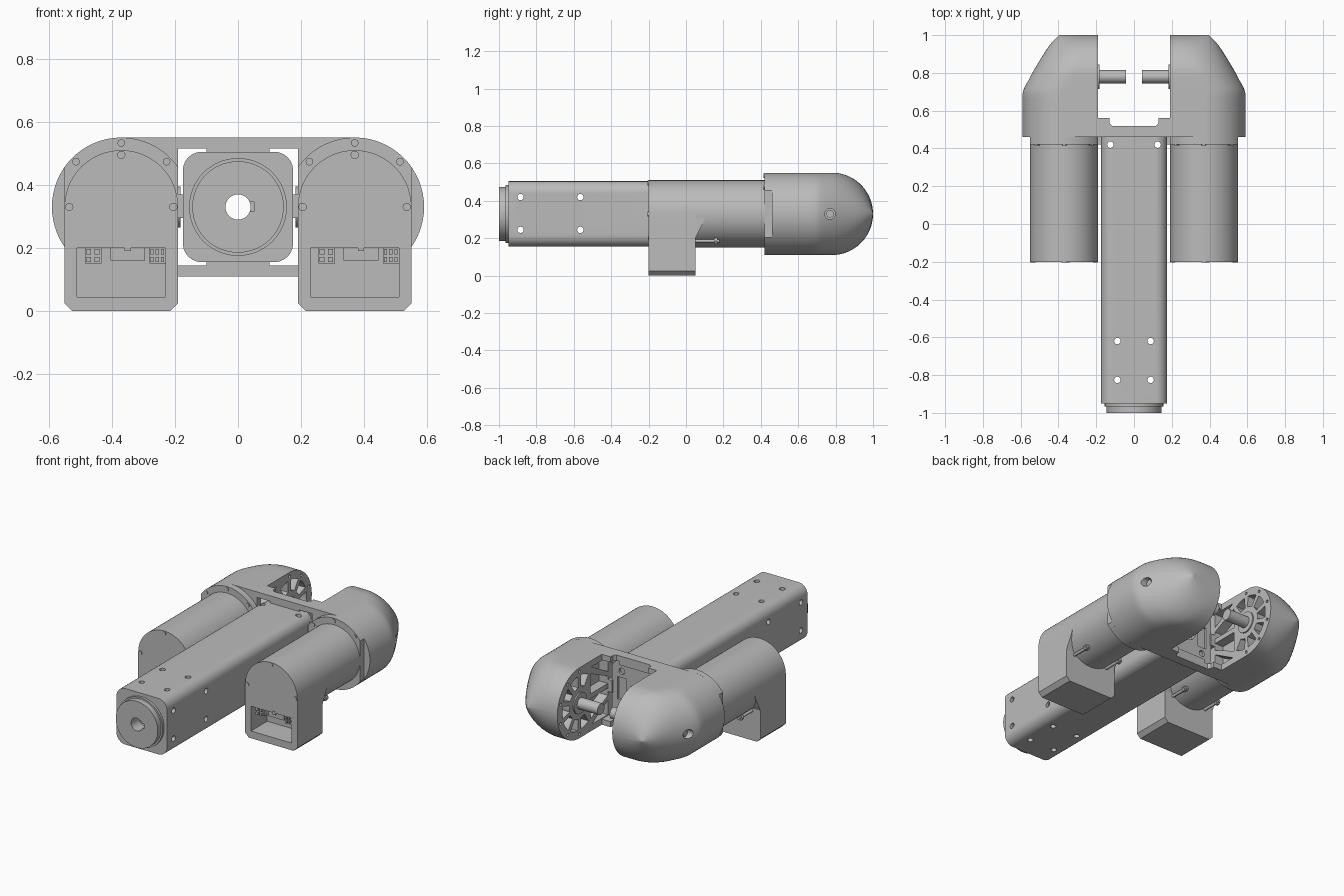
import bpy, bmesh
from math import sin, cos, pi, sqrt, radians
from mathutils import Vector

cube = bpy.data.objects.get("Cube")
if cube:
    bpy.data.objects.remove(cube, do_unlink=True)

GREY = (0.5, 0.5, 0.5, 1)
metal = bpy.data.materials.new("light grey")
metal.use_nodes = True
metal.diffuse_color = GREY
metal.node_tree.nodes["Principled BSDF"].inputs["Base Color"].default_value = GREY

ZC = 0.33     # height of every main axis
MX = 0.37     # sideways offset of the motors
R = 0.18      # motor radius
PR = 0.22     # pod radius
HY = 0.78     # y of the output shafts


def shade(mesh):
    mesh.shade_smooth()
    mesh.set_sharp_from_angle(angle=radians(32))


def make(name, bm):
    bmesh.ops.recalc_face_normals(bm, faces=bm.faces)
    mesh = bpy.data.meshes.new(name)
    bm.to_mesh(mesh)
    bm.free()
    mesh.materials.append(metal)
    shade(mesh)
    obj = bpy.data.objects.new(name, mesh)
    bpy.context.scene.collection.objects.link(obj)
    return obj


def arc(u, v, r, a0, a1, n):
    return [(u + r * cos(radians(a0 + (a1 - a0) * i / n)),
             v + r * sin(radians(a0 + (a1 - a0) * i / n))) for i in range(n + 1)]


def place(axis, p, t):
    return {"x": (t, p[0], p[1]), "y": (p[0], t, p[1]), "z": (p[0], p[1], t)}[axis]


def prism(name, pts, axis, a, b):
    """Extrude a flat outline along an axis from a to b."""
    bm = bmesh.new()
    face = bm.faces.new([bm.verts.new(place(axis, p, a)) for p in pts])
    new = bmesh.ops.extrude_face_region(bm, geom=[face])["geom"]
    shift = Vector(place(axis, (0, 0), b - a))
    bmesh.ops.translate(bm, vec=shift, verts=[g for g in new if isinstance(g, bmesh.types.BMVert)])
    return make(name, bm)


def cyl(name, axis, u, v, r, a, b, n=32):
    return prism(name, arc(u, v, r, 0, 360 - 360 / n, n - 1), axis, a, b)


def box(name, x0, x1, y0, y1, z0, z1):
    return prism(name, [(x0, y0), (x1, y0), (x1, y1), (x0, y1)], "z", z0, z1)


def rounded(w, h, r):
    return [p for k, (sx, sz) in enumerate([(1, 1), (-1, 1), (-1, -1), (1, -1)])
            for p in arc(sx * (w - r), ZC + sz * (h - r), r, 90 * k, 90 * k + 90, 6)]


def cut(obj, cutters):
    for c in cutters:
        mod = obj.modifiers.new("cut", "BOOLEAN")
        mod.operation, mod.solver, mod.object = "DIFFERENCE", "EXACT", c
    graph = bpy.context.evaluated_depsgraph_get()
    mesh = bpy.data.meshes.new_from_object(obj.evaluated_get(graph))
    obj.modifiers.clear()
    obj.data = mesh
    shade(mesh)
    for c in cutters:
        bpy.data.objects.remove(c, do_unlink=True)


# Central square tube, hollow, with through holes
arm = prism("arm_tube", rounded(0.175, 0.175, 0.06), "y", -0.95, 0.46)
holes = [prism("bore", rounded(0.155, 0.155, 0.045), "y", -0.92, 0.6),
         cyl("end_bore", "y", 0, ZC, 0.04, -1.1, -0.8)]
for x, y in [(0.088, -0.825), (0.088, -0.62), (0.125, 0.42)]:
    holes += [cyl("hole", "z", s * x, y, 0.017, -0.1, 0.8, 16) for s in (-1, 1)]
for y in (-0.885, -0.565):
    holes += [cyl("hole", "x", y, z, 0.017, -0.4, 0.4, 16) for z in (0.245, 0.42)]
cut(arm, holes)

# Stepped round end cap with a keyed bore
for name, r, a, b in [("end_collar", 0.155, -0.965, -0.95), ("end_disc", 0.145, -1.0, -0.965)]:
    disc = cyl(name, "y", 0, ZC, r, a, b, 64)
    cut(disc, [cyl("bore", "y", 0, ZC, 0.04, -1.1, -0.8),
               box("key", 0.03, 0.05, -1.1, -0.8, 0.315, 0.345)])

# Mounting plate behind the tube
plate = prism("mount_plate", rounded(0.17, 0.175, 0.06), "y", 0.455, 0.49)
pockets = [cyl("bore", "y", 0, ZC, 0.05, 0.4, 0.6)]
for sx in (-1, 1):
    pockets.append(box("slot", sx * 0.1 - 0.03, sx * 0.1 + 0.03, 0.475, 0.6, 0.26, 0.4))
    pockets += [cyl("hole", "y", sx * 0.1, ZC + sz * 0.11, 0.02, 0.475, 0.6, 16) for sz in (-1, 1)]
cut(plate, pockets)

# Cross bars joining both pods
u_shape = [(-0.2, 0.46), (0.2, 0.46), (0.2, 0.56), (0.13, 0.56), (0.13, 0.535), (0.115, 0.52),
           (-0.115, 0.52), (-0.13, 0.535), (-0.13, 0.56), (-0.2, 0.56)]
for name, z0, z1, w0, w1 in [("top_bar", 0.515, 0.55, 0.49, 0.52), ("bottom_bar", 0.11, 0.145, 0.14, 0.17)]:
    prism(name, u_shape, "z", z0, z1)
    box(name + "_web", -0.1, 0.1, 0.46, 0.515, w0, w1)


def pod_sections():
    ys = [0.46, 0.58, 0.66, 0.69, 0.71, 0.73, 0.755]
    ys += [HY + PR * sin(pi / 2 * i / 20) for i in range(20)] + [0.9998]
    for y in ys:
        h = PR if y < HY else sqrt(PR ** 2 - (y - HY) ** 2)
        d = max(0, y - 0.69)
        yield y, h, MX - 0.6 * d * d / (d + 0.03), PR - 0.025 * (d / 0.31) ** 8


def pod(s):
    """Rounded joint housing, flat inside and tapering outside toward the back."""
    bm = bmesh.new()
    rings = []
    for y, h, cx, rx in pod_sections():
        pts = [(0.19, -h)] + [(cx + rx * cos(a), h * sin(a))
                              for a in (pi * (i / 32 - 0.5) for i in range(33))] + [(0.19, h)]
        rings.append([bm.verts.new((s * x, y, ZC + z)) for x, z in pts])
    n = len(rings[0])
    for a, b in zip(rings, rings[1:]):
        for i in range(n):
            bm.faces.new((a[i], a[(i + 1) % n], b[(i + 1) % n], b[i]))
    bm.faces.new(rings[0])
    bm.faces.new(rings[-1])
    obj = make("joint_pod", bm)

    def inner(pts):
        return prism("pocket", pts, "x", s * 0.15, s * 0.25)

    # Spoked pockets, web pockets and rim holes on the inner face
    cutters = [inner(arc(HY, ZC, 0.17, a - 13, a + 13, 5) + arc(HY, ZC, 0.1, a + 11, a - 11, 4))
               for a in range(-108, 109, 36)]
    for m in (-1, 1):
        cutters.append(inner([(0.5, ZC + m * 0.18), (0.66, ZC + m * 0.18), (0.5, ZC + m * 0.09)]))
        cutters.append(inner([(0.5, ZC + m * 0.06), (0.67, ZC + m * 0.14),
                              (0.67, ZC + m * 0.015), (0.5, ZC + m * 0.015)]))
    for a in range(-90, 91, 36):
        p = arc(HY, ZC, 0.195, a, a, 1)[0]
        cutters.append(cyl("hole", "x", p[0], p[1], 0.009, s * 0.15, s * 0.22, 12))
    cutters.append(cyl("hole", "x", HY - 0.01, ZC, 0.028, s * 0.5, s * 0.7))
    cut(obj, cutters)


for s in (-1, 1):
    cx = s * MX
    pod(s)
    cyl("output_shaft", "x", HY, ZC, 0.035, s * 0.2, s * 0.042)
    cyl("shaft_hub", "x", HY, ZC, 0.065, s * 0.2, s * 0.182)
    cyl("outer_pin", "x", HY - 0.01, ZC, 0.02, s * 0.45, s * 0.535)
    box("side_block", min(s * 0.16, s * 0.2), max(s * 0.16, s * 0.2), 0.42, 0.5, 0.295, 0.37)

    # Flange clipped at both sides
    ring = arc(0, ZC, PR, 0, 357.5, 143)
    prism("motor_flange", [(cx + max(-R, min(R, x)), z) for x, z in ring], "y", 0.42, 0.46)

    # Motor barrel, front controller housing and its gusset
    cyl("motor_barrel", "y", cx, ZC, R, 0.05, 0.42, 72)
    outline = arc(cx, ZC, R, 0, 180, 36) + [(cx - R, 0.025), (cx - R + 0.025, 0),
                                           (cx + R - 0.025, 0), (cx + R, 0.025)]
    housing = prism("controller_housing", outline, "y", -0.2, 0.05)
    cut(housing, [box("bay", cx - 0.14, cx + 0.14, -0.3, -0.04, 0.045, 0.2)])
    prism("housing_gusset", [(0.04, 0.2), (0.05, 0.2), (0.1, 0.3), (0.1, ZC), (0.04, ZC)],
          "x", cx - R + 0.001, cx + R - 0.001)

    # Connectors inside the bay
    for name, x0, cols in [("left_plug", -0.115, 2), ("right_plug", 0.09, 3)]:
        w = 0.026 * cols if cols == 2 else 0.05
        box(name, cx + x0, cx + x0 + w, -0.18, -0.04, 0.15, 0.205)
        for i in range(cols):
            for z in (0.155, 0.18):
                x = cx + x0 + w * (i + 0.15) / cols
                box(name + "_pin", x, x + w * 0.6 / cols, -0.195, -0.17, z, z + 0.016)
    box("centre_plug", cx - 0.035, cx + 0.075, -0.18, -0.04, 0.16, 0.205)
    box("centre_tab", cx + 0.01, cx + 0.03, -0.203, -0.19, 0.19, 0.21)

    # Bolt heads on the housing face and on the flange
    for a in (0, 90, 180):
        x, z = arc(cx, ZC, 0.165, a, a, 1)[0]
        cyl("face_bolt", "y", x, z, 0.013, -0.205, -0.19, 16)
    for a in (90, 90 + 45 * s, 90 - 45 * s):
        x, z = arc(cx, ZC, 0.203, a, a, 1)[0]
        cyl("flange_bolt", "y", x, z, 0.012, 0.415, 0.43, 16)
    # Thin screws below the barrel
    for m in (-1, 1):
        cyl("lower_screw", "y", cx + m * 0.12, 0.185, 0.009, 0.04, 0.18, 12)
        cyl("lower_nut", "y", cx + m * 0.12, 0.185, 0.018, 0.15, 0.168, 6)
